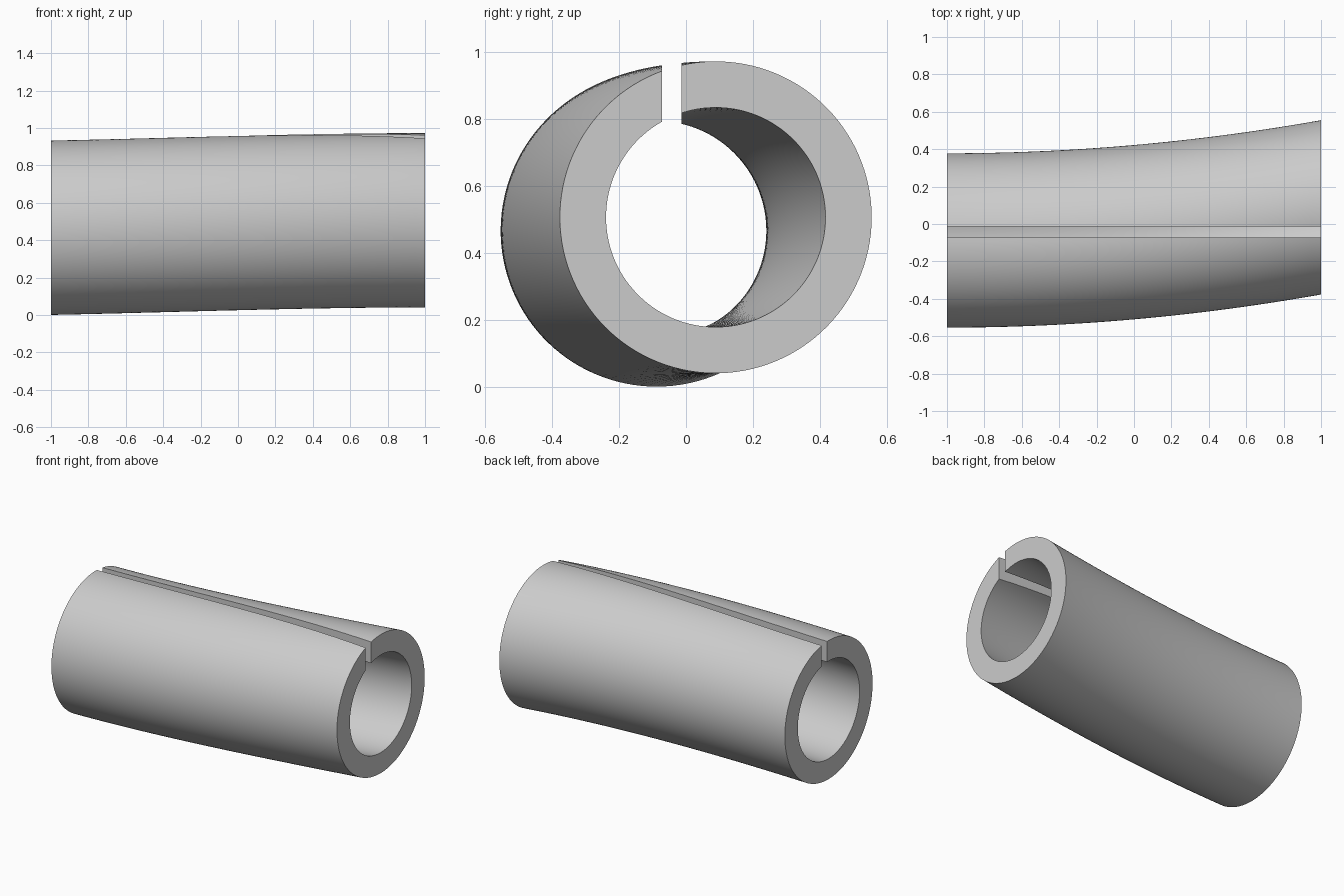
import bpy
import bmesh
import math

cube = bpy.data.objects.get("Cube")
if cube:
    bpy.data.objects.remove(cube, do_unlink=True)

OUTER, INNER = 0.466, 0.328
SLOT_FRONT, SLOT_BACK = -0.071, -0.014   # straight slot walls
STATIONS, ARC = 40, 120


def centre(t):
    """Gently bent centre line, t from 0 to 1 along the tube."""
    y = -0.088 + 0.177 * t * t
    rise = (t * t * (3 - 2 * t) + t * (2 - t)) / 2
    return 2 * t - 1, y, 0.467 + 0.04 * rise


def arc(bm, t, radius):
    """Open arc running round from the back slot wall to the front one."""
    x, cy, cz = centre(t)
    start = math.asin((SLOT_BACK - cy) / radius)
    end = math.asin((SLOT_FRONT - cy) / radius) + 2 * math.pi
    angles = [start + (end - start) * i / ARC for i in range(ARC + 1)]
    return [bm.verts.new((x, cy + radius * math.sin(a), cz + radius * math.cos(a)))
            for a in angles]


# Slotted tube: closed C sections joined along the bent centre line
bm = bmesh.new()
rings = []
for s in range(STATIONS + 1):
    t = s / STATIONS
    rings.append(arc(bm, t, OUTER) + arc(bm, t, INNER)[::-1])

count = len(rings[0])
for a, b in zip(rings, rings[1:]):
    for i in range(count):
        j = (i + 1) % count
        bm.faces.new((a[i], a[j], b[j], b[i]))

# Flat end faces
for ring in (rings[0], rings[-1]):
    for i in range(ARC):
        bm.faces.new((ring[i], ring[i + 1], ring[count - 2 - i], ring[count - 1 - i]))

bmesh.ops.recalc_face_normals(bm, faces=bm.faces)
mesh = bpy.data.meshes.new("slotted_tube")
bm.to_mesh(mesh)
bm.free()
tube = bpy.data.objects.new("slotted_tube", mesh)
bpy.context.collection.objects.link(tube)

# Plain grey material
grey = bpy.data.materials.new("light_grey")
grey.use_nodes = True
colour = (0.6, 0.6, 0.6, 1)
grey.diffuse_color = colour
grey.node_tree.nodes["Principled BSDF"].inputs["Base Color"].default_value = colour
mesh.materials.append(grey)

# Smooth walls with crisp ends and slot edges
bpy.ops.object.select_all(action="DESELECT")
tube.select_set(True)
bpy.context.view_layer.objects.active = tube
bpy.ops.object.shade_smooth_by_angle(angle=math.radians(30))
